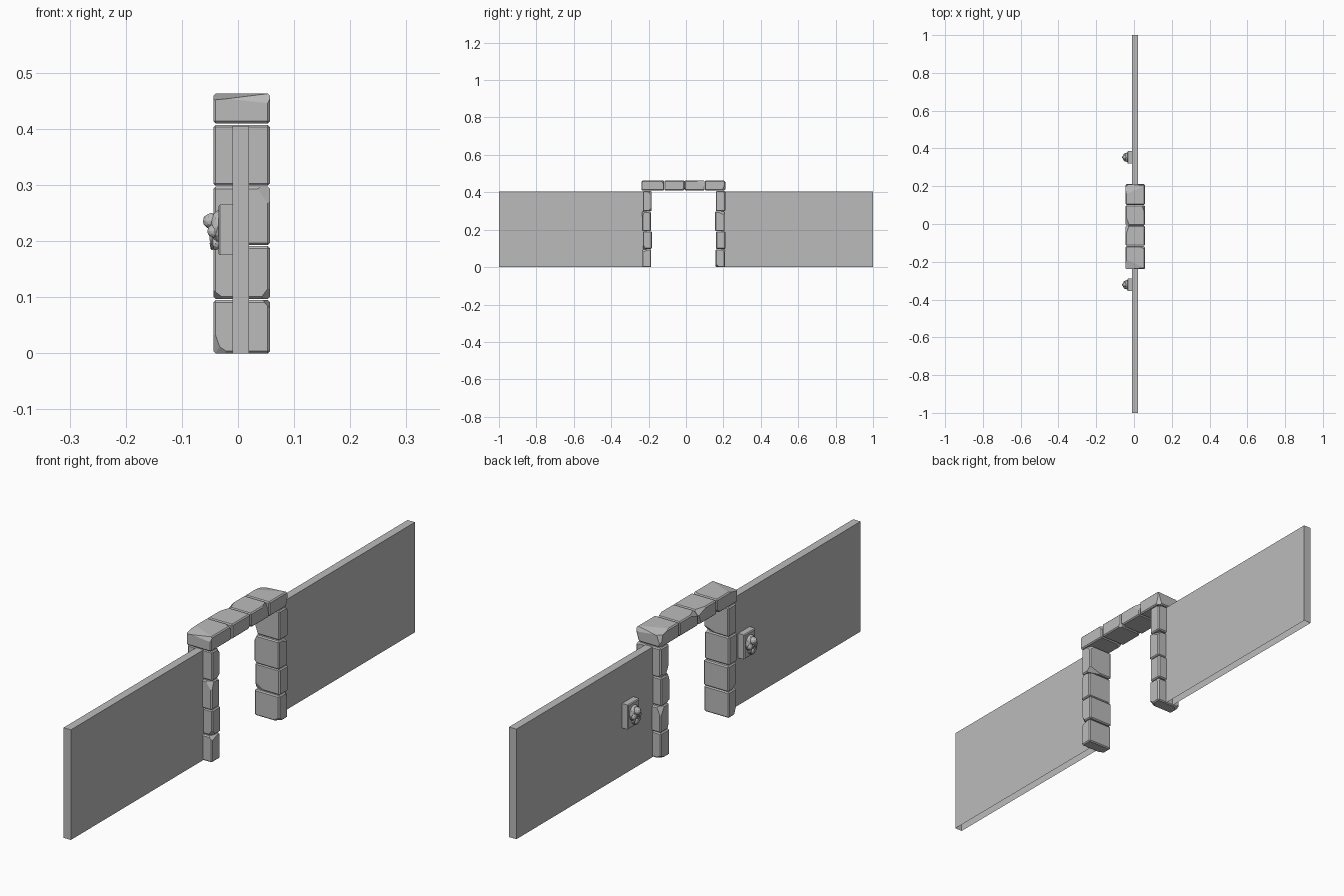
import bpy, bmesh, random
from mathutils import Vector, Matrix

random.seed(7)
if "Cube" in bpy.data.objects:
    bpy.data.objects.remove(bpy.data.objects["Cube"], do_unlink=True)

GREY = (0.5, 0.5, 0.5, 1)
stone_grey = bpy.data.materials.new("stone_grey")
stone_grey.use_nodes = True
stone_grey.diffuse_color = GREY
stone_grey.node_tree.nodes["Principled BSDF"].inputs["Base Color"].default_value = GREY


def finish(name, bm):
    bmesh.ops.recalc_face_normals(bm, faces=bm.faces[:])
    mesh = bpy.data.meshes.new(name)
    bm.to_mesh(mesh)
    bm.free()
    mesh.materials.append(stone_grey)
    obj = bpy.data.objects.new(name, mesh)
    bpy.context.collection.objects.link(obj)
    return obj


def box(lo, hi):
    lo, hi = Vector(lo), Vector(hi)
    bm = bmesh.new()
    bmesh.ops.create_cube(bm, size=1, matrix=Matrix.Translation((lo + hi) / 2)
                          @ Matrix.Diagonal((*(hi - lo), 1)))
    return bm


def chop(bm, point, normal):
    """Slice away what lies beyond a plane and close the cut."""
    geom = bm.verts[:] + bm.edges[:] + bm.faces[:]
    cut = bmesh.ops.bisect_plane(bm, geom=geom, plane_co=point, plane_no=normal,
                                 clear_outer=True)["geom_cut"]
    edges = [e for e in cut if isinstance(e, bmesh.types.BMEdge)]
    if edges:
        bmesh.ops.holes_fill(bm, edges=edges)


def stone(name, lo, hi, long_axis, end=0):
    """Rough block: chamfered edges plus a few chiselled corners."""
    bm = box(lo, hi)
    lo, hi = Vector(lo), Vector(hi)
    mid, half = (lo + hi) / 2, (hi - lo) / 2
    # chamfer the edges around each joint
    bmesh.ops.bevel(bm, geom=bm.edges[:], offset=0.004, segments=1, affect='EDGES')
    # shallow chips at random corners
    for _ in range(3):
        sign = Vector([random.choice((-1, 1)) for _ in range(3)])
        corner = mid + Vector([s * h for s, h in zip(sign, half)])
        normal = Vector([s * random.uniform(0.2, 1) for s in sign])
        normal.normalize()
        chop(bm, corner - normal * random.uniform(0.008, 0.013), normal)
    # slope the outer top of an end block
    if end:
        corner = Vector((mid.x, mid.y + end * half.y, hi.z))
        chop(bm, corner - Vector((0, 0, 0.012)), Vector((0.05, end, 0.45)).normalized())
        chop(bm, corner - Vector((0, end * 0.03, 0)), Vector((-0.1, end * 0.22, 1)).normalized())
    finish(name, bm)


# walls: thin slabs with open undersides
for name, y0, y1 in (("front_wall", -1, -0.21), ("back_wall", 0.19, 1)):
    bm = box((-0.01, y0, 0), (0.02, y1, 0.405))
    bmesh.ops.delete(bm, geom=[f for f in bm.faces if f.normal.z < -0.9],
                     context='FACES_ONLY')
    finish(name, bm)

# gate posts: four stacked stones each
X0, X1 = -0.044, 0.057
levels = (0, 0.096, 0.192, 0.298, 0.408)
for side, y0, y1 in (("front", -0.233, -0.186), ("back", 0.158, 0.208)):
    for i, (z0, z1) in enumerate(zip(levels, levels[1:])):
        shift = (0, 0.003, -0.002, 0.002)[i]
        stone(f"{side}_post_stone_{i + 1}", (X0, y0 + shift, z0 + 0.001 * (i > 0)),
              (X1, y1 + shift, z1 - 0.001), 2)

# lintel: four stones in a row
joints = (-0.24, -0.116, -0.008, 0.1, 0.211)
for i, (y0, y1) in enumerate(zip(joints, joints[1:])):
    stone(f"lintel_stone_{i + 1}", (X0, y0 + 0.001, 0.41), (X1, y1 - 0.001, 0.463), 1,
          end={0: -1, 3: 1}.get(i, 0))


def blob(name, centre, size):
    bm = bmesh.new()
    bmesh.ops.create_icosphere(bm, subdivisions=2, radius=1,
                               matrix=Matrix.Translation(centre) @ Matrix.Diagonal((*size, 1)))
    finish(name, bm)


# carved head plaques on the left-hand face of each wall
for side, y in (("front", -0.322), ("back", 0.353)):
    plate = box((-0.035, y - 0.033, 0.175), (-0.008, y + 0.033, 0.265))
    bmesh.ops.bevel(plate, geom=[e for e in plate.edges if all(v.co.x < -0.03 for v in e.verts)],
                    offset=0.003, segments=1, affect='EDGES')
    finish(f"{side}_plaque", plate)
    blob(f"{side}_plaque_face", (-0.036, y, 0.225), (0.014, 0.026, 0.03))
    blob(f"{side}_plaque_muzzle", (-0.048, y, 0.236), (0.015, 0.013, 0.014))
    blob(f"{side}_plaque_chin", (-0.04, y, 0.196), (0.011, 0.014, 0.012))
    for s in (-1, 1):
        blob(f"{side}_plaque_cheek_{'left' if s > 0 else 'right'}",
             (-0.043, y + s * 0.014, 0.218), (0.012, 0.009, 0.012))
    bpy.ops.mesh.primitive_torus_add(major_segments=16, minor_segments=6, major_radius=0.016,
                                     minor_radius=0.003, location=(-0.048, y, 0.203),
                                     rotation=(0, 1.45, 0))
    ring = bpy.context.object
    ring.name = f"{side}_plaque_ring"
    ring.data.materials.append(stone_grey)
